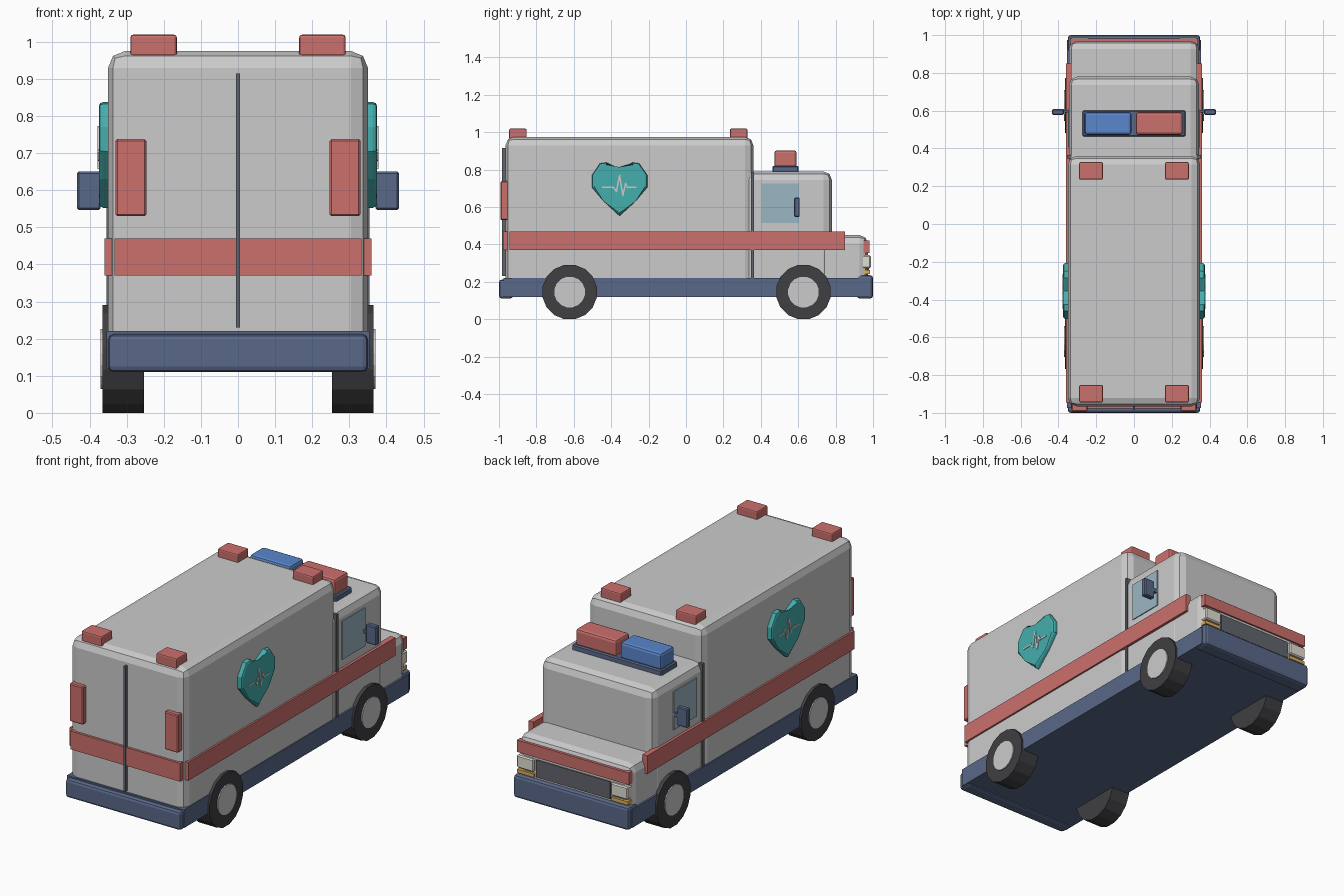
import bpy, bmesh, math
from mathutils import Matrix, Vector

if "Cube" in bpy.data.objects:
    bpy.data.objects.remove(bpy.data.objects["Cube"])


def material(name, rgb):
    m = bpy.data.materials.new(name)
    m.diffuse_color = (*rgb, 1)
    m.use_nodes = True
    m.node_tree.nodes["Principled BSDF"].inputs["Base Color"].default_value = m.diffuse_color
    return m


RED = material("red", (0.60, 0.16, 0.15))
NAVY = material("navy", (0.10, 0.14, 0.25))
BLUE = material("blue", (0.10, 0.24, 0.60))
TEAL = material("teal", (0.06, 0.42, 0.42))
GLASS = material("glass", (0.33, 0.47, 0.55))
DARK = material("dark", (0.05, 0.05, 0.055))
TRIM = material("trim", (0.12, 0.13, 0.15))
AMBER = material("amber", (0.75, 0.42, 0.10))
LAMP = material("lamp", (0.75, 0.73, 0.65))


def finish(name, bm, mat=None):
    bmesh.ops.recalc_face_normals(bm, faces=bm.faces)
    me = bpy.data.meshes.new(name)
    bm.to_mesh(me)
    bm.free()
    if mat:
        me.materials.append(mat)
    ob = bpy.data.objects.new(name, me)
    bpy.context.collection.objects.link(ob)
    return ob


def box(name, x, y, z, mat=None, bevel=0, seg=2):
    """Bevelled box from (min, max) pairs."""
    bm = bmesh.new()
    size = [abs(b - a) for a, b in (x, y, z)]
    mid = [(a + b) / 2 for a, b in (x, y, z)]
    bmesh.ops.create_cube(bm, size=1, matrix=Matrix.Translation(mid) @ Matrix.Diagonal((*size, 1)))
    if bevel:
        bmesh.ops.bevel(bm, geom=bm.edges[:], offset=bevel, segments=seg, profile=0.5, affect='EDGES')
    return finish(name, bm, mat)


def pair(name, x, y, z, mat=None, bevel=0, seg=2):
    """The same box on both sides of the vehicle."""
    for side, s in (("right", 1), ("left", -1)):
        box(f"{side}_{name}", (s * x[0], s * x[1]), y, z, mat, bevel, seg)


def prism(bm, pts, x0, x1):
    """Extrude a (y, z) outline along x; returns the outer face."""
    a = [bm.verts.new((x0, *p)) for p in pts]
    b = [bm.verts.new((x1, *p)) for p in pts]
    bm.faces.new(a)
    outer = bm.faces.new(b)
    for i in range(len(pts)):
        j = (i + 1) % len(pts)
        bm.faces.new((a[i], a[j], b[j], b[i]))
    return outer


def cylinder(name, x0, x1, y, z, r, mat=None, n=16):
    bm = bmesh.new()
    prism(bm, [(y + r * math.cos((i + .5) * 2 * math.pi / n),
                z + r * math.sin((i + .5) * 2 * math.pi / n)) for i in range(n)], x0, x1)
    return finish(name, bm, mat)


# main body, cab, hood
box("rear_body", (-0.35, 0.35), (-0.965, 0.36), (0.15, 0.975), None, 0.045)
box("cab", (-0.345, 0.345), (0.30, 0.78), (0.15, 0.79), None, 0.045)
box("hood", (-0.345, 0.345), (0.70, 0.972), (0.15, 0.45), None, 0.045)

# chassis and bumpers
box("chassis", (-0.355, 0.355), (-0.975, 0.975), (0.12, 0.22), NAVY)
box("rear_bumper", (-0.35, 0.35), (-1.0, -0.925), (0.11, 0.212), NAVY, 0.015)
box("front_bumper", (-0.35, 0.35), (0.915, 1.0), (0.11, 0.235), NAVY, 0.015)

# stripes
pair("side_stripe", (0.33, 0.36), (-0.945, 0.85), (0.37, 0.47), RED)
box("rear_stripe", (-0.333, 0.333), (-0.978, -0.95), (0.37, 0.47), RED)
box("front_stripe", (-0.34, 0.34), (0.95, 0.981), (0.355, 0.42), RED)

# rear doors: seam and tall lights
box("rear_door_seam", (-0.006, 0.006), (-0.985, -0.95), (0.23, 0.915), TRIM)
pair("rear_light", (0.247, 0.33), (-0.992, -0.95), (0.53, 0.738), RED, 0.005, 1)

# roof marker lights
pair("rear_roof_light", (0.165, 0.29), (-0.945, -0.852), (0.96, 1.019), RED, 0.007)
pair("front_roof_light", (0.165, 0.29), (0.235, 0.328), (0.96, 1.019), RED, 0.007)

# cab light bar
box("light_bar_base", (-0.272, 0.272), (0.462, 0.602), (0.775, 0.82), NAVY, 0.006, 1)
box("blue_beacon", (-0.262, -0.014), (0.472, 0.592), (0.81, 0.903), BLUE, 0.014)
box("red_beacon", (0.01, 0.258), (0.472, 0.592), (0.81, 0.903), RED, 0.014)

# cab sides: windows, body seam, mirrors
pair("window", (0.33, 0.35), (0.405, 0.605), (0.515, 0.725), GLASS)
pair("cab_seam", (0.33, 0.354), (0.347, 0.364), (0.21, 0.785), TRIM)
pair("mirror_arm", (0.33, 0.38), (0.59, 0.604), (0.59, 0.61), NAVY)
pair("mirror", (0.37, 0.434), (0.578, 0.608), (0.547, 0.65), NAVY, 0.005, 1)

# front face: grille, headlights, indicators
box("grille", (-0.225, 0.225), (0.95, 0.978), (0.245, 0.34), TRIM)
pair("headlight", (0.235, 0.337), (0.94, 0.988), (0.272, 0.342), LAMP, 0.006, 1)
pair("indicator", (0.235, 0.337), (0.94, 0.984), (0.243, 0.262), AMBER)

# wheels
R = 0.148
zc = R * math.cos(math.pi / 16)
for side, s in (("right", 1), ("left", -1)):
    for end, y in (("rear", -0.622), ("front", 0.628)):
        cylinder(f"{end}_{side}_tyre", s * 0.253, s * 0.365, y, zc, R, DARK)
        cylinder(f"{end}_{side}_hub", s * 0.30, s * 0.371, y, zc, 0.083)

# heart badges with pulse line
half = [(0.07, 0.838), (0.105, 0.833), (0.148, 0.77), (0.148, 0.705), (0.085, 0.63)]
cy = -0.355
heart = ([(cy, 0.8)] + [(cy + a, b) for a, b in half] + [(cy, 0.552)]
         + [(cy - a, b) for a, b in reversed(half)])
pulse = [(-0.445, 0.705), (-0.388, 0.705), (-0.372, 0.684), (-0.355, 0.768),
         (-0.338, 0.662), (-0.323, 0.725), (-0.313, 0.705), (-0.268, 0.705)]
for side, s in (("right", 1), ("left", -1)):
    bm = bmesh.new()
    outer = prism(bm, heart, s * 0.335, s * 0.375)
    bmesh.ops.bevel(bm, geom=list(outer.edges), offset=0.012, segments=2, profile=0.5, affect='EDGES')
    finish(f"{side}_heart", bm, TEAL)
    bm = bmesh.new()
    for p, q in zip(pulse, pulse[1:]):
        p, q = Vector(p), Vector(q)
        d = (q - p).normalized() * 0.004
        n = Vector((-d.y, d.x))
        prism(bm, [p - d + n, p - d - n, q + d - n, q + d + n], s * 0.365, s * 0.378)
    finish(f"{side}_pulse_line", bm)
